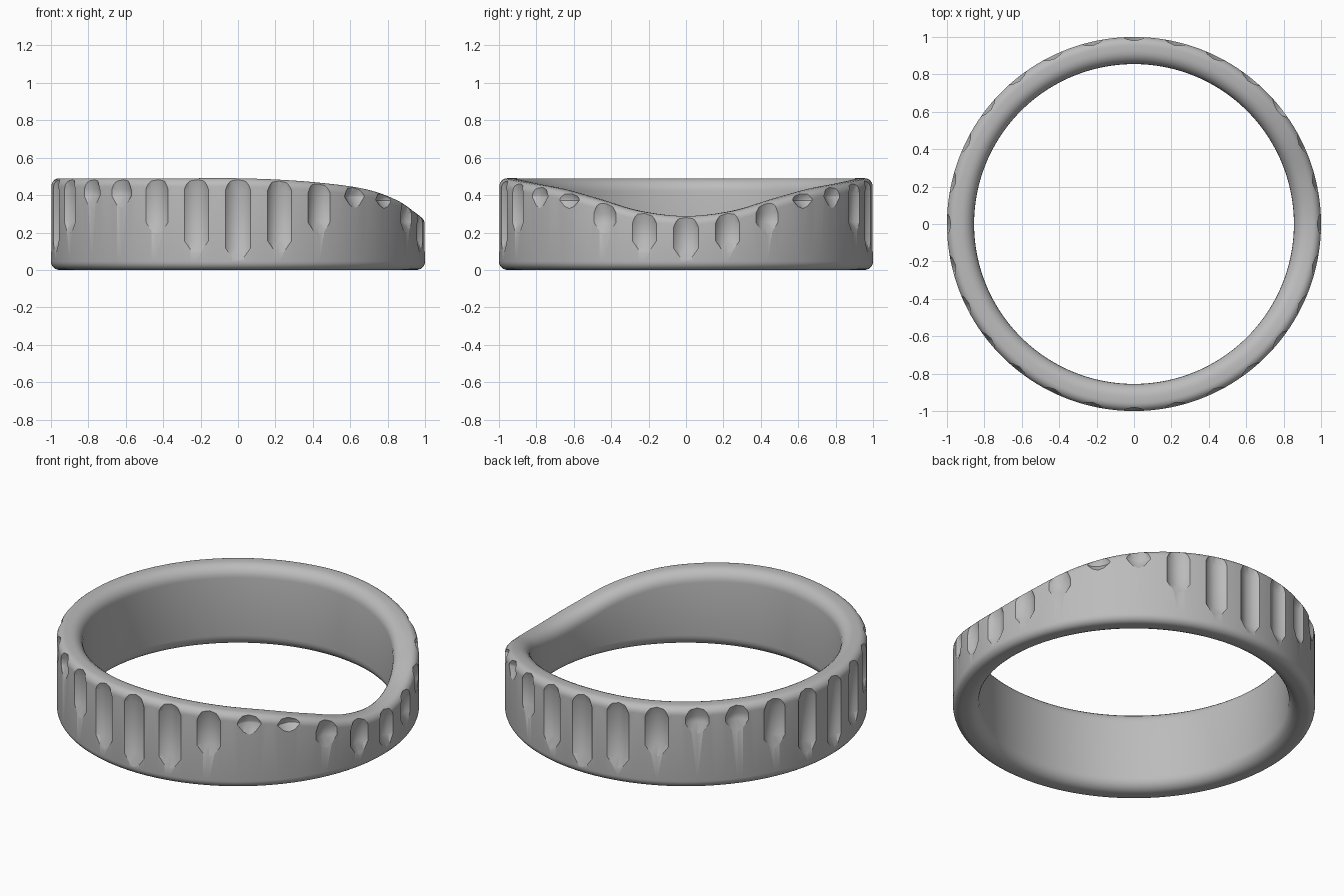
import bpy, bmesh
from math import sin, cos, pi, degrees, radians

if "Cube" in bpy.data.objects:
    bpy.data.objects.remove(bpy.data.objects["Cube"], do_unlink=True)

grey = bpy.data.materials.new("metal grey")
grey.use_nodes = True
grey.diffuse_color = (0.5, 0.5, 0.5, 1)
grey.node_tree.nodes["Principled BSDF"].inputs["Base Color"].default_value = (0.5, 0.5, 0.5, 1)

INNER, OUTER = 0.855, 1.0
SEGMENTS, GROOVES = 196, 28
# Crest height every 15 degrees away from the dip on the +x side
CREST = [0.288, 0.315, 0.38, 0.433, 0.462, 0.481, 0.49, 0.49, 0.49]
# Lowest point of the grooves, repeating every quarter turn
GROOVE_LOW = [0.05, 0.09, 0.19, 0.33, 0.33, 0.19, 0.09]


def crest(angle):
    """Smoothly interpolated height of the rim."""
    t = abs((degrees(angle) + 180) % 360 - 180) / 15
    i = min(int(t), 6)
    f = min(t - i, 1)
    p0, p1, p2, p3 = CREST[abs(i - 1)], CREST[i], CREST[i + 1], CREST[min(i + 2, 8)]
    return p1 + f / 2 * (p2 - p0 + f * (2 * p0 - 5 * p1 + 4 * p2 - p3
                                        + f * (3 * (p1 - p2) + p3 - p0)))


def section(top):
    """Rounded cross-section as (radius, height) points."""
    corners = [(OUTER, 0, -1, 1, 0.045), (OUTER, top, -1, -1, 0.045),
               (INNER, top, 1, -1, 0.07), (INNER, 0, 1, 1, 0.07)]
    points = []
    for k, (r, z, sr, sz, size) in enumerate(corners):
        for j in range(7):
            a = pi / 2 * (j if k % 2 else 6 - j) / 6
            points.append((r + sr * size * (1 - cos(a)), z + sz * size * (1 - sin(a))))
    return points


def loft(bm, rings, closed):
    """Skin rings of points; closed joins the last ring to the first."""
    loops = [[bm.verts.new(p) for p in ring] for ring in rings]
    n = len(loops[0])
    for i in range(len(loops) if closed else len(loops) - 1):
        a, b = loops[i], loops[(i + 1) % len(loops)]
        for j in range(n):
            bm.faces.new((a[j], a[(j + 1) % n], b[(j + 1) % n], b[j]))
    if not closed:
        bm.faces.new(loops[0])
        bm.faces.new(loops[-1])


def finish(bm, name):
    bmesh.ops.recalc_face_normals(bm, faces=bm.faces)
    mesh = bpy.data.meshes.new(name)
    bm.to_mesh(mesh)
    bm.free()
    mesh.materials.append(grey)
    obj = bpy.data.objects.new(name, mesh)
    bpy.context.collection.objects.link(obj)
    return obj


# Ring band with a dipped rim
bm = bmesh.new()
rings = []
for i in range(SEGMENTS):
    a = 2 * pi * i / SEGMENTS
    rings.append([(r * cos(a), r * sin(a), z) for r, z in section(crest(a))])
loft(bm, rings, True)
band = finish(bm, "ring_band")

# Groove cutters: upright rods with tapered ends
bm = bmesh.new()
for i in range(GROOVES):
    a = 2 * pi * i / GROOVES
    low, top = GROOVE_LOW[i % 7], crest(a)
    start = min(low + 0.065, (low + top) / 2)
    end = max(top - 0.06, start + 0.01)
    rod = []
    for r, z in [(0.05, low - 0.008), (0.09, start), (0.09, end), (0.07, top + 0.012)]:
        rod.append([(1.055 * cos(a) + r * cos(a + pi * j / 6),
                     1.055 * sin(a) + r * sin(a + pi * j / 6), z) for j in range(12)])
    loft(bm, rod, False)
cutter = finish(bm, "groove_cutter")
cutter.hide_render = True

# Carve the grooves and shade
cut = band.modifiers.new("grooves", "BOOLEAN")
cut.operation, cut.solver, cut.object = "DIFFERENCE", "EXACT", cutter
bpy.ops.object.select_all(action="DESELECT")
band.select_set(True)
bpy.context.view_layer.objects.active = band
bpy.ops.object.modifier_apply(modifier=cut.name)
bpy.data.objects.remove(cutter, do_unlink=True)
bpy.ops.object.shade_smooth_by_angle(angle=radians(32))
